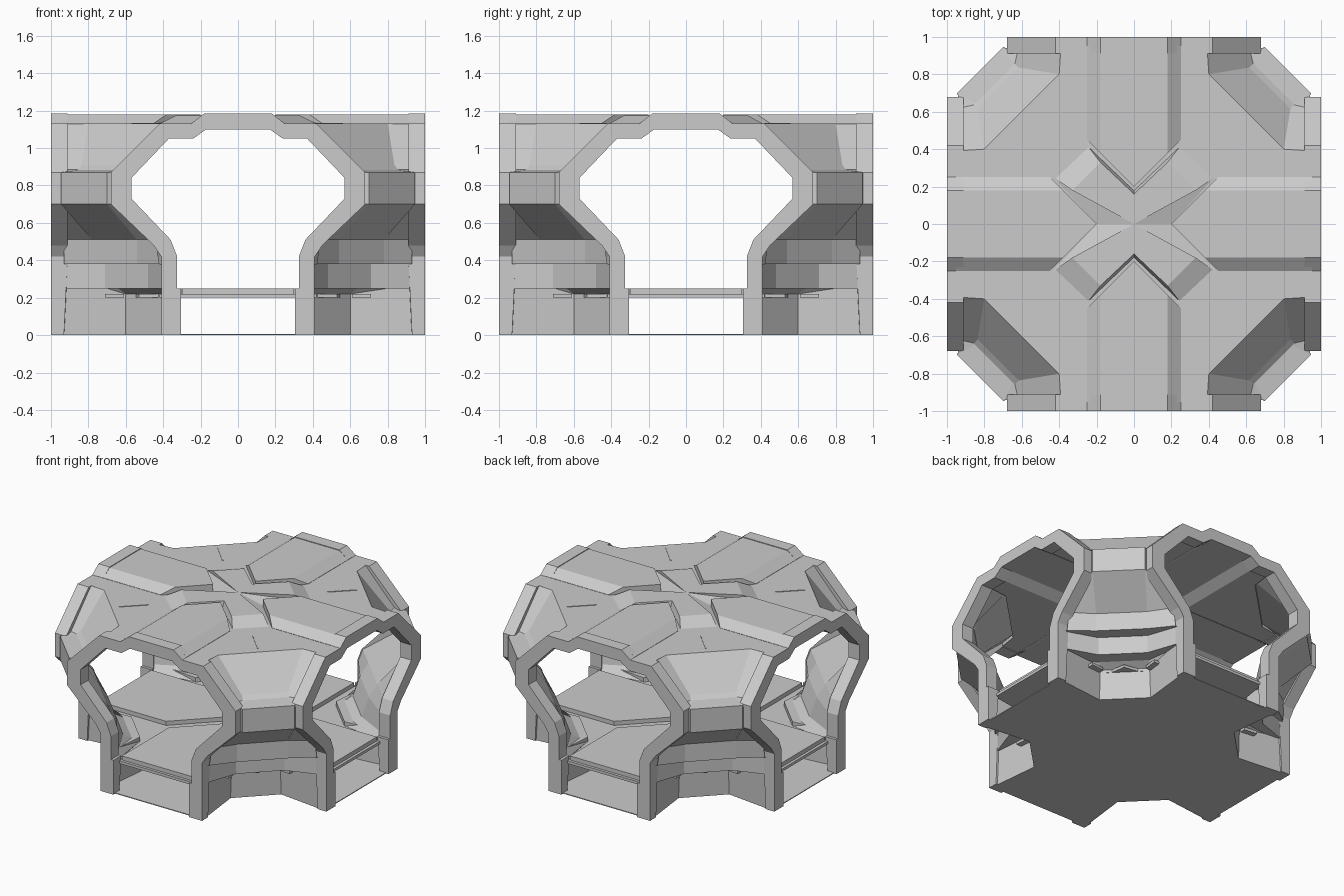
import bpy, bmesh, math
from mathutils import Matrix

cube = bpy.data.objects.get("Cube")
if cube:
    bpy.data.objects.remove(cube, do_unlink=True)

grey = bpy.data.materials.new("light_grey")
grey.use_nodes = True
grey.diffuse_color = (0.6, 0.6, 0.6, 1)
grey.node_tree.nodes["Principled BSDF"].inputs["Base Color"].default_value = (0.6, 0.6, 0.6, 1)


def finish(name, bm, turn=0):
    """Turn a mesh by quarter turns about z and add it to the scene."""
    bmesh.ops.recalc_face_normals(bm, faces=bm.faces)
    bm.transform(Matrix.Rotation(turn * math.pi / 2, 4, 'Z'))
    mesh = bpy.data.meshes.new(name)
    bm.to_mesh(mesh)
    bm.free()
    mesh.materials.append(grey)
    ob = bpy.data.objects.new(name, mesh)
    bpy.context.collection.objects.link(ob)


def loft(name, rings, closed=True, turn=0):
    """Skin a stack of (plan points, height) rings; closed ones get caps."""
    bm = bmesh.new()
    rows = [[bm.verts.new((x, y, z)) for x, y in pts] for pts, z in rings]
    n = len(rows[0])
    for low, high in zip(rows, rows[1:]):
        for i in range(n if closed else n - 1):
            j = (i + 1) % n
            bm.faces.new((low[i], low[j], high[j], high[i]))
    if closed:
        bm.faces.new(rows[0])
        bm.faces.new(rows[-1])
    finish(name, bm, turn)


def prism(name, pts, z0, z1, turn=0):
    loft(name, [(pts, z0), (pts, z1)], turn=turn)


def corner(end, mid):
    """Three-sided plan line across a corner, mirrored about the diagonal."""
    return [end, mid, mid[::-1], end[::-1]]


def four_corners(end, mid):
    pts = []
    for k in range(4):
        for x, y in reversed(corner(end, mid)):
            for _ in range(k):
                x, y = -y, x
            pts.append((x, y))
    return pts


def mirrored(half):
    return half + [(-x, y) for x, y in reversed(half) if x > 0]


# Arch outline: half profiles from the foot up to the crown
outer = [(.41, 0), (.41, .42), (.45, .48), (.68, .70), (.68, .87),
         (.42, 1.13), (.25, 1.13), (.18, 1.185)]
inner = [(.305, 0), (.305, .25), (.325, .25), (.325, .42), (.36, .51), (.57, .73),
         (.57, .84), (.37, 1.05), (.24, 1.05), (.17, 1.10)]


def arch(turn):
    bm = bmesh.new()
    path = mirrored(outer) + mirrored(inner)[::-1]
    face = bm.faces.new([bm.verts.new((x, .91, z)) for x, z in path])
    new = bmesh.ops.extrude_face_region(bm, geom=[face])["geom"]
    for v in new:
        if isinstance(v, bmesh.types.BMVert):
            v.co.y = 1
            if v.co.z < .3:
                continue
    # Slimmer feet
    for v in bm.verts:
        if v.co.z < .01 and v.co.y < .95:
            v.co.y = .93
    bmesh.ops.triangulate(bm, faces=[f for f in bm.faces if len(f.verts) > 4])
    finish("arch_frame", bm, turn)


# Corner wall: end point, middle point and height of each level
outside = [((.40, .94), (.36, .60), 0), ((.40, .94), (.37, .60), .25),
           ((.40, .94), (.48, .71), .25), ((.40, .94), (.48, .71), .38),
           ((.42, .93), (.54, .78), .38), ((.44, .93), (.54, .78), .51),
           ((.65, .93), (.70, .945), .70), ((.66, .93), (.70, .945), .87),
           ((.62, .93), (.64, .84), .885), ((.39, .93), (.40, .80), 1.13)]
# Inner lining of the corner, starting at the deck
inside = [((.325, .92), (.37, .60), .22), ((.325, .92), (.45, .68), .28),
          ((.325, .92), (.48, .72), .42), ((.36, .92), (.52, .76), .51),
          ((.57, .92), (.64, .91), .71), ((.57, .92), (.64, .91), .85),
          ((.37, .92), (.39, .78), 1.08)]

strip_low = [(.25, .95), (.25, .45), (0, .20), (-.25, .45), (-.25, .95)]
strip_top = [(.18, .95), (.18, .38), (0, .20), (-.18, .38), (-.18, .95)]
floor_panel = [(.30, .91), (.30, .37), (0, .07), (-.30, .37), (-.30, .91)]


def ceiling_plan(edge):
    """Ceiling shoulder between two corridors, with the given corridor edge."""
    return [(edge, edge), (edge, .93)] + corner((.37, .93), (.39, .78)) + [(.93, edge)]


for k in range(4):
    arch(k)
    loft("corner_wall", [(corner(e, m), z) for e, m, z in outside], False, k)
    loft("corner_lining", [(corner(e, m), z) for e, m, z in inside], False, k)
    # Lowered ceiling either side of the raised corridor vault
    loft("ceiling_shoulder", [(ceiling_plan(.24), 1.055), (ceiling_plan(.17), 1.10)], turn=k)
    # Raised spine on the roof and raised panel on the floor of each arm
    loft("roof_spine", [(strip_low, 1.12), (strip_low, 1.132), (strip_top, 1.18)], turn=k)
    prism("floor_panel", floor_panel, .215, .25, k)
    # Small brackets on the lower corner wall
    for pts in ([(.61, .36), (.71, .37), (.71, .42), (.61, .41)],
                [(.36, .61), (.37, .71), (.42, .71), (.41, .61)],
                [(.40, .55), (.55, .40), (.53, .53)]):
        prism("wall_bracket", pts, .20, .22, k)
    # Thin rib across each roof shoulder
    prism("roof_rib", [(.43, .42), (.57, .555), (.565, .56), (.425, .425)], 1.125, 1.134, k)

# Roof slab, walking deck and base plate
prism("roof_slab", four_corners((.39, .95), (.40, .80)), 1.10, 1.13)
prism("floor_deck", four_corners((.32, .93), (.37, .60)), .20, .22)
prism("base_plate", four_corners((.40, .98), (.36, .60)), 0, .006)

# Roof centre: two wedges with ramps down the diagonals
hub_low = [(0, 0), (.43, .25), (.25, .42), (0, .18), (-.25, .42), (-.43, .25)]
hub_top = [(0, 0), (.33, .18), (.18, .33), (0, .16), (-.18, .33), (-.33, .18)]
for k in (0, 2):
    loft("roof_hub", [(hub_low, 1.125), (hub_top, 1.175)], turn=k)
    # Sunken facets between the wedges
    bm = bmesh.new()
    for s in (-1, 1):
        bm.faces.new([bm.verts.new(p) for p in
                      ((0, 0, 1.175), (.2, 0, 1.132), (.43, s * .25, 1.132))])
    finish("roof_facet", bm, k)
